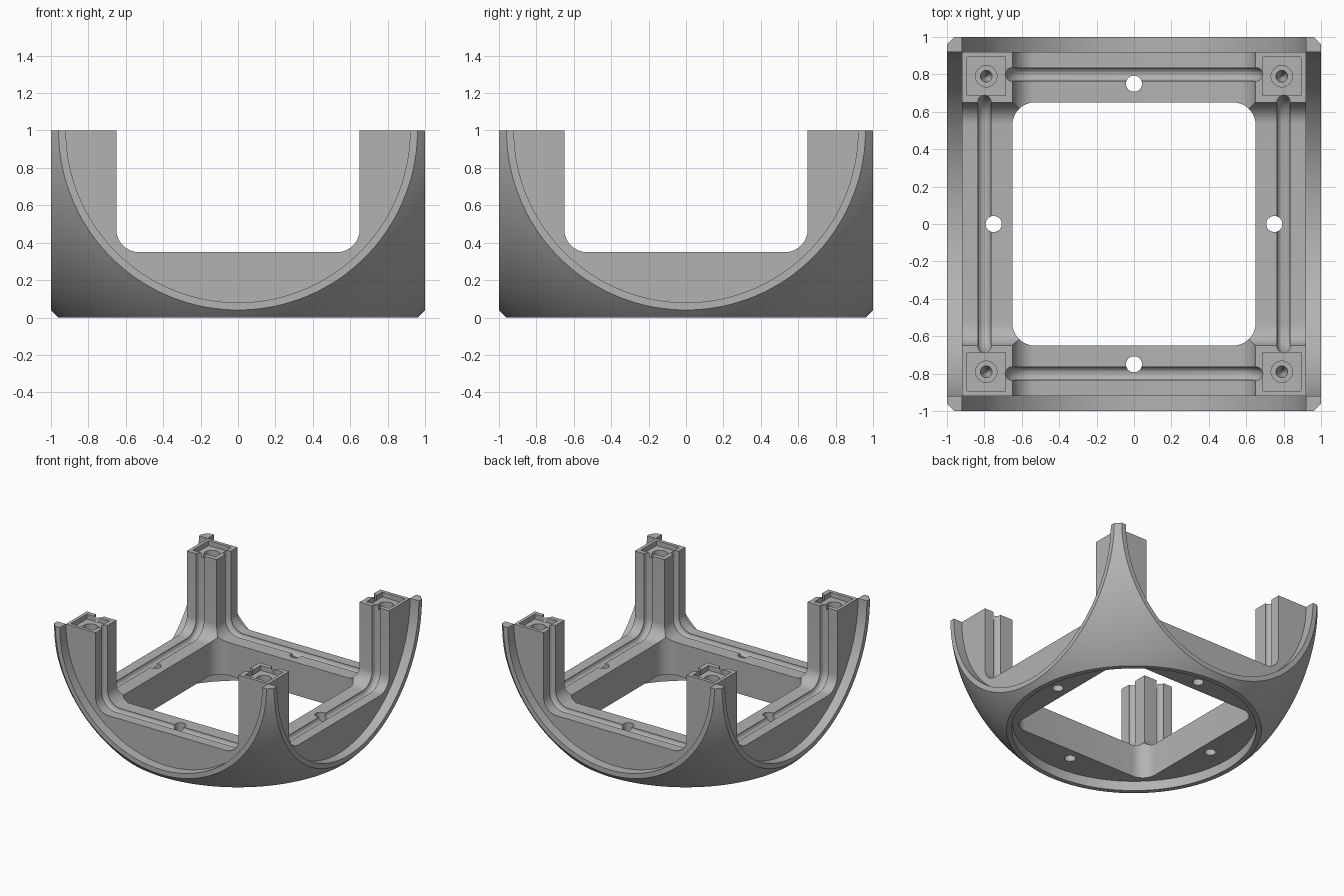
import bpy, math
from mathutils import Matrix, Vector

if "Cube" in bpy.data.objects:
    bpy.data.objects.remove(bpy.data.objects["Cube"])

MID = Vector((0, 0, 1))      # centre of the round shell
FACE, INNER, OPEN, FILLET = 1.0, 0.92, 0.65, 0.12
RIM = 0.96

grey = bpy.data.materials.new("plain_grey")
grey.use_nodes = True
colour = (0.45, 0.45, 0.45, 1)
grey.diffuse_color = colour
grey.node_tree.nodes["Principled BSDF"].inputs["Base Color"].default_value = colour

# Rotations that send the local z axis along x, y or z
AXES = {"x": Matrix.Rotation(math.pi / 2, 4, "Z") @ Matrix.Rotation(math.pi / 2, 4, "X"),
        "y": Matrix.Rotation(math.pi / 2, 4, "X"),
        "z": Matrix.Identity(4)}


def box(name, size, centre):
    bpy.ops.mesh.primitive_cube_add(size=1, location=centre)
    ob = bpy.context.object
    ob.name = name
    ob.scale = size
    return ob


def cylinder(name, radius, low, high, matrix=Matrix.Identity(4), sides=32, tip=None):
    bpy.ops.mesh.primitive_cone_add(vertices=sides, radius1=radius if tip is None else tip,
                                    radius2=radius, depth=high - low)
    ob = bpy.context.object
    ob.name = name
    ob.matrix_world = matrix @ Matrix.Translation((0, 0, (low + high) / 2))
    return ob


def rounded_square(half, radius, steps=10):
    points = []
    for corner in range(4):
        turn = corner * math.pi / 2
        cx = (half - radius) * math.sqrt(2) * math.cos(turn + math.pi / 4)
        cy = (half - radius) * math.sqrt(2) * math.sin(turn + math.pi / 4)
        for i in range(steps + 1):
            a = turn + i / steps * math.pi / 2
            points.append((cx + radius * math.cos(a), cy + radius * math.sin(a)))
    return points


def tunnel(axis):
    ring = rounded_square(OPEN, FILLET)
    n = len(ring)
    verts = [(x, y, z) for z in (-1.3, 1.3) for x, y in ring]
    faces = [(i, (i + 1) % n, n + (i + 1) % n, n + i) for i in range(n)]
    faces += [tuple(reversed(range(n))), tuple(range(n, 2 * n))]
    mesh = bpy.data.meshes.new("tunnel")
    mesh.from_pydata(verts, [], faces)
    ob = bpy.data.objects.new("tunnel_" + axis, mesh)
    bpy.context.collection.objects.link(ob)
    ob.matrix_world = Matrix.Translation(MID) @ AXES[axis]
    return ob


def groove(axis, offset):
    ring = rounded_square(OPEN + 0.003, FILLET)
    curve = bpy.data.curves.new("groove", "CURVE")
    curve.dimensions = "3D"
    curve.bevel_depth = 0.036
    curve.bevel_resolution = 5
    spline = curve.splines.new("POLY")
    spline.points.add(len(ring) - 1)
    for p, (x, y) in zip(spline.points, ring):
        p.co = (x, y, 0, 1)
    spline.use_cyclic_u = True
    ob = bpy.data.objects.new("groove_" + axis, curve)
    bpy.context.collection.objects.link(ob)
    ob.matrix_world = Matrix.Translation(MID) @ AXES[axis] @ Matrix.Translation((0, 0, offset))
    bpy.ops.object.select_all(action="DESELECT")
    bpy.context.view_layer.objects.active = ob
    ob.select_set(True)
    bpy.ops.object.convert(target="MESH")
    return bpy.context.object


def combine(body, tool, operation="DIFFERENCE"):
    tool.hide_render = True
    bpy.ops.object.select_all(action="DESELECT")
    bpy.context.view_layer.objects.active = body
    body.select_set(True)
    mod = body.modifiers.new("cut", "BOOLEAN")
    mod.operation = operation
    mod.solver = "EXACT"
    mod.object = tool
    bpy.ops.object.modifier_apply(modifier=mod.name)
    bpy.data.objects.remove(tool)


# Half cube rounded off by a sphere
frame = box("corner_frame", (2, 2, 1), (0, 0, 0.5))
bpy.ops.object.transform_apply(location=True, scale=True)
bpy.ops.mesh.primitive_uv_sphere_add(segments=160, ring_count=80, location=MID,
                                     radius=math.hypot(FACE, RIM))
combine(frame, bpy.context.object, "INTERSECT")

# Round recess on each face, leaving a narrow raised rim
for axis in "xyz":
    for side in (-1, 1):
        if axis == "z" and side == 1:
            continue
        low, high = sorted((side * INNER, side * 1.3))
        place = Matrix.Translation(MID) @ AXES[axis]
        combine(frame, cylinder("recess", INNER, low, high, place, sides=160))

# Square openings through all three directions
for axis in "xyz":
    combine(frame, tunnel(axis))

# Round grooves along the bars and up the posts
for axis in "xy":
    for side in (-1, 1):
        combine(frame, groove(axis, side * 0.8))

# Screw holes through the middle of each bar
for x, y in ((0.75, 0), (-0.75, 0), (0, 0.75), (0, -0.75)):
    combine(frame, cylinder("bar_hole", 0.043, -0.2, 0.6, Matrix.Translation((x, y, 0))))

# Shallow square socket and stepped pin hole in the top of each post
for sx in (-1, 1):
    for sy in (-1, 1):
        c = 0.79
        combine(frame, box("socket", (0.205, 0.205, 0.2), (sx * c, sy * c, 1.06)))
        place = Matrix.Translation((sx * c, sy * c, 0))
        combine(frame, cylinder("pin_hole", 0.057, 0.9, 1.1, place))
        combine(frame, cylinder("pin_tip", 0.04, 0.8, 0.93, place, tip=0.005))

frame.data.materials.clear()
frame.data.materials.append(grey)
for poly in frame.data.polygons:
    poly.material_index = 0
bpy.ops.object.select_all(action="DESELECT")
bpy.context.view_layer.objects.active = frame
frame.select_set(True)
bpy.ops.object.shade_smooth_by_angle(angle=math.radians(25))
